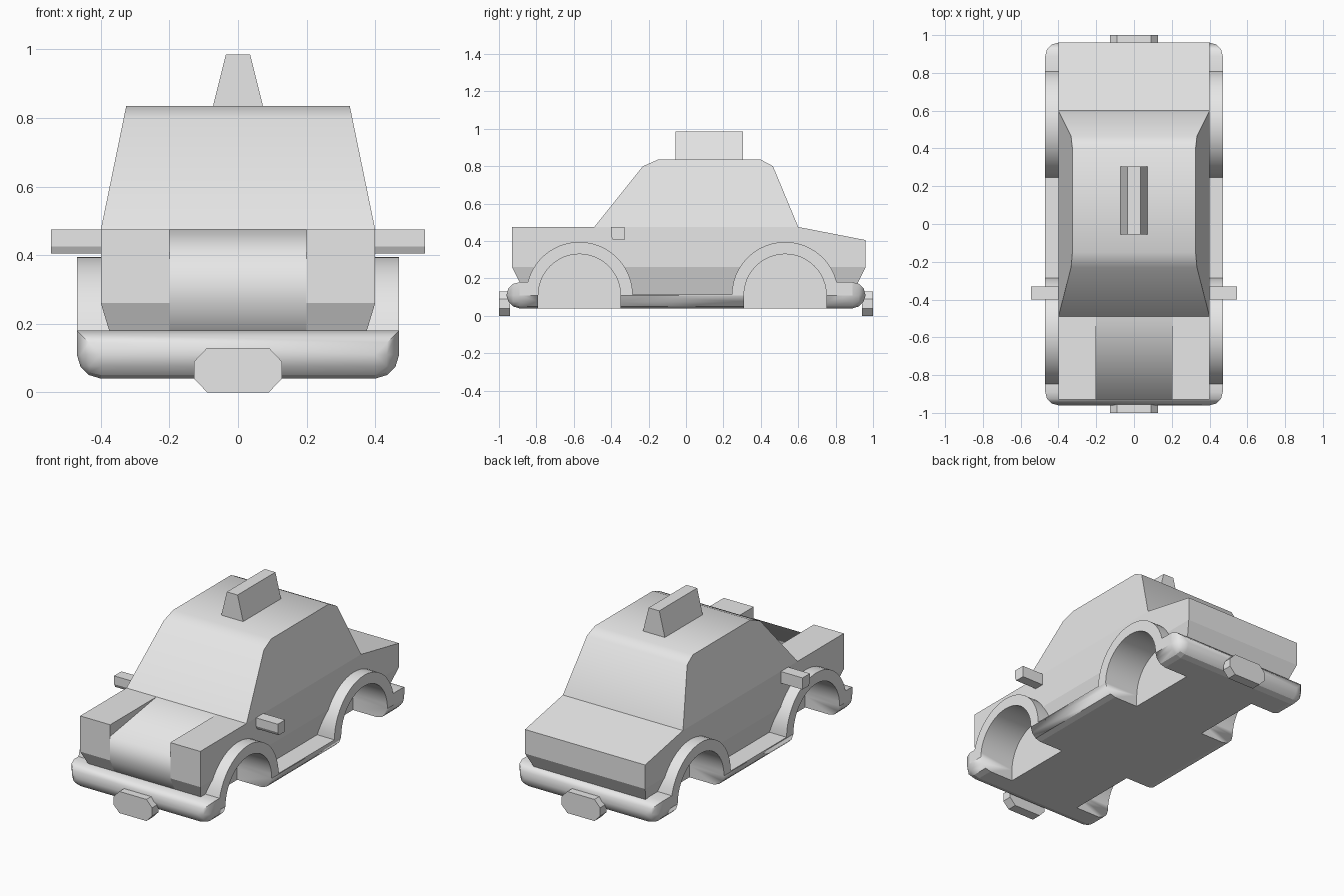
import bpy, bmesh, math
from mathutils import Vector

if "Cube" in bpy.data.objects:
    bpy.data.objects.remove(bpy.data.objects["Cube"])

paint = bpy.data.materials.new("light_grey_paint")
paint.diffuse_color = (0.8, 0.8, 0.8, 1)
paint.use_nodes = True
paint.node_tree.nodes["Principled BSDF"].inputs["Base Color"].default_value = paint.diffuse_color


def finish(bm, name):
    bmesh.ops.recalc_face_normals(bm, faces=bm.faces)
    me = bpy.data.meshes.new(name)
    bm.to_mesh(me)
    bm.free()
    me.materials.append(paint)
    ob = bpy.data.objects.new(name, me)
    bpy.context.collection.objects.link(ob)
    return ob


def extrude(profile, x0, x1):
    """Side profile of (y, z) points swept from x0 to x1."""
    bm = bmesh.new()
    face = bm.faces.new([bm.verts.new((x0, y, z)) for y, z in profile])
    ext = bmesh.ops.extrude_face_region(bm, geom=[face])
    for v in ext["geom"]:
        if isinstance(v, bmesh.types.BMVert):
            v.co.x = x1
    return bm


def soften(bm, limit, rule=lambda f: True):
    """Smooth faces chosen by the rule, keeping edges above the limit sharp."""
    bmesh.ops.recalc_face_normals(bm, faces=bm.faces)
    for f in bm.faces:
        f.smooth = rule(f)
    for e in bm.edges:
        e.smooth = e.calc_face_angle(4) < math.radians(limit)


def body_taper(bm):
    """Split at the waist and sill, lean the cabin in and tuck the sill under."""
    for z in (0.475, 0.26):
        bmesh.ops.bisect_plane(bm, geom=bm.verts[:] + bm.edges[:] + bm.faces[:],
                               plane_co=(0, 0, z), plane_no=(0, 0, 1))
    for v in bm.verts:
        if abs(v.co.x) > 0.3:
            if v.co.z > 0.476:
                v.co.x *= 1 - 0.185 * (v.co.z - 0.475) / 0.36
            elif v.co.z < 0.259:
                v.co.x *= 1 - 0.11 * (0.26 - v.co.z) / 0.145


def arc(cy, cz, r, a0, a1, n):
    return [(cy + r * math.cos(math.radians(a0 + (a1 - a0) * i / n)),
             cz + r * math.sin(math.radians(a0 + (a1 - a0) * i / n)))
            for i in range(n + 1)]


WHEELS = (-0.57, 0.53)
AXLE_Z = 0.11


def wheel_cutter(name, radius, inner_x):
    bm = bmesh.new()
    for cy in WHEELS:
        for s in (-1, 1):
            prof = arc(cy, AXLE_Z, radius, 180, 0, 24)
            prof += [(cy + radius, -0.1), (cy - radius, -0.1)]
            part = extrude(prof, s * inner_x, s * 0.65)
            me = bpy.data.meshes.new("temp")
            for f in part.faces:
                f.smooth = abs(f.normal.x) < 0.5
            part.to_mesh(me)
            part.free()
            bm.from_mesh(me)
            bpy.data.meshes.remove(me)
    for e in bm.edges:
        e.smooth = e.calc_face_angle(4) < 0.6
    ob = finish(bm, name)
    ob.hide_render = True
    ob.hide_viewport = True
    return ob


def cut(ob, cutter):
    m = ob.modifiers.new("wheel_wells", "BOOLEAN")
    m.operation = "DIFFERENCE"
    m.solver = "EXACT"
    m.object = cutter


well_cutter = wheel_cutter("wheel_well_cutter", 0.22, 0.24)
body_cutter = wheel_cutter("body_well_cutter", 0.25, 0.22)

# chassis: bumpers, arches and sills in one profile
prof = [(-0.96, 0.04), (-0.96, 0.18)]
prof += arc(WHEELS[0], AXLE_Z, 0.285, 165.8, 1, 24)
prof += arc(WHEELS[1], AXLE_Z, 0.285, 179, 14.2, 24)
prof += [(0.96, 0.18), (0.96, 0.04)]
bm = extrude(prof, -0.47, 0.47)
corners = [e for e in bm.edges
           if all(abs(v.co.x) > 0.46 and abs(v.co.y) > 0.95 for v in e.verts)]
bmesh.ops.bevel(bm, geom=corners, offset=0.07, segments=3, profile=0.5, affect="EDGES")
soften(bm, 35, lambda f: abs(f.normal.x) < 0.99 and f.normal.z > -0.9)
cut(finish(bm, "chassis"), well_cutter)

# main body with cabin and sloping boot
bm = extrude([(-0.49, 0.115), (-0.49, 0.475), (-0.23, 0.80), (-0.15, 0.835),
              (0.40, 0.835), (0.465, 0.80), (0.60, 0.475), (0.96, 0.405),
              (0.96, 0.26), (0.888, 0.115)], -0.4, 0.4)
body_taper(bm)
soften(bm, 60, lambda f: f.normal.z > 0.3)
cut(finish(bm, "body"), body_cutter)

# flat-topped front wings
for s, side in ((-1, "left"), (1, "right")):
    bm = extrude([(-0.858, 0.115), (-0.93, 0.26), (-0.93, 0.475),
                  (-0.49, 0.475), (-0.49, 0.115)], s * 0.2, s * 0.4)
    body_taper(bm)
    cut(finish(bm, side + "_front_wing"), body_cutter)

# sunken bonnet running into the grille
bm = extrude([(-0.858, 0.115), (-0.93, 0.26), (-0.93, 0.405),
              (-0.49, 0.475), (-0.49, 0.115)], -0.2, 0.2)
soften(bm, 85, lambda f: abs(f.normal.x) < 0.5)
finish(bm, "bonnet")

# door mirrors with bevelled undersides
for s, side in ((-1, "left"), (1, "right")):
    bm = extrude([(-0.40, 0.425), (-0.40, 0.475), (-0.33, 0.475),
                  (-0.33, 0.405), (-0.39, 0.405)], s * 0.37, s * 0.545)
    finish(bm, side + "_mirror")

# roof sign
bm = extrude([(-0.055, 0.83), (-0.055, 0.985), (0.305, 0.985), (0.305, 0.83)],
             -0.074, 0.074)
for v in bm.verts:
    if v.co.z > 0.9:
        v.co.x *= 0.48
finish(bm, "roof_sign")

# octagonal plates on both bumpers
for s, end in ((-1, "front"), (1, "rear")):
    bm = bmesh.new()
    outline = [(-0.128, 0.04), (-0.09, 0), (0.09, 0), (0.128, 0.04),
               (0.128, 0.09), (0.09, 0.13), (-0.09, 0.13), (-0.128, 0.09)]
    face = bm.faces.new([bm.verts.new((x, s * 0.94, z)) for x, z in outline])
    ext = bmesh.ops.extrude_face_region(bm, geom=[face])
    bmesh.ops.translate(bm, vec=Vector((0, s * 0.06, 0)),
                        verts=[v for v in ext["geom"] if isinstance(v, bmesh.types.BMVert)])
    finish(bm, end + "_bumper_plate")
